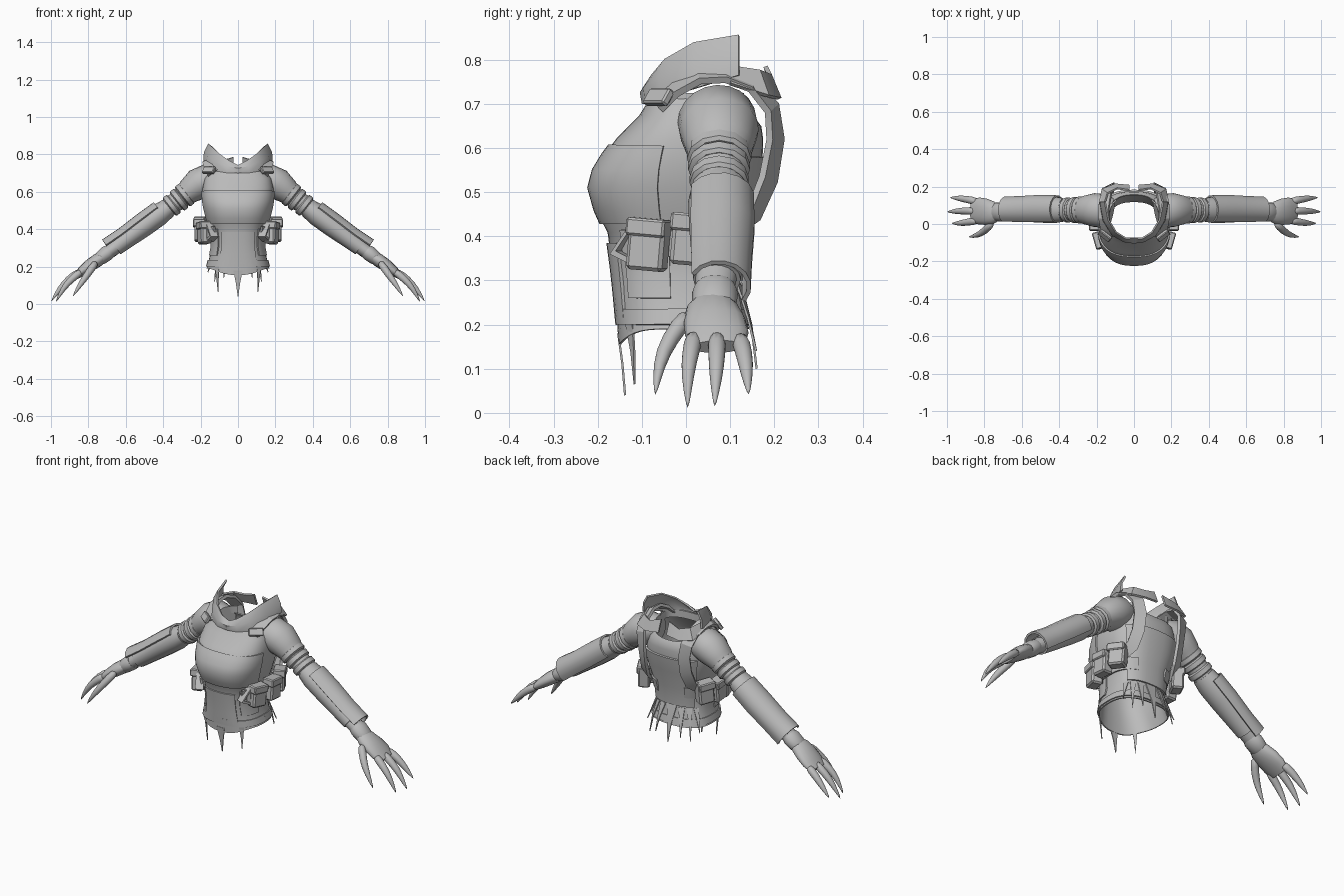
import bpy, bmesh, math
from mathutils import Vector, Matrix

cube = bpy.data.objects.get("Cube")
if cube:
    bpy.data.objects.remove(cube)

grey = bpy.data.materials.new("plain grey")
grey.use_nodes = True
grey.diffuse_color = (0.5, 0.5, 0.5, 1)
grey.node_tree.nodes["Principled BSDF"].inputs["Base Color"].default_value = (0.5, 0.5, 0.5, 1)


def finish(name, bm, mirror=True, thick=0, bevel=0, subdiv=0, angle=35):
    bmesh.ops.recalc_face_normals(bm, faces=bm.faces)
    me = bpy.data.meshes.new(name)
    bm.to_mesh(me)
    bm.free()
    me.materials.append(grey)
    ob = bpy.data.objects.new(name, me)
    bpy.context.collection.objects.link(ob)
    if subdiv:
        ob.modifiers.new("round", "SUBSURF").levels = subdiv
    if thick:
        m = ob.modifiers.new("thick", "SOLIDIFY")
        m.thickness, m.offset = thick, 0
    if bevel:
        ob.modifiers.new("bevel", "BEVEL").width = bevel
    if mirror:
        ob.modifiers.new("mirror", "MIRROR").use_clip = True
    bpy.ops.object.select_all(action="DESELECT")
    ob.select_set(True)
    bpy.context.view_layer.objects.active = ob
    bpy.ops.object.convert(target="MESH")
    bpy.ops.object.shade_smooth_by_angle(angle=math.radians(angle))
    return ob


def loft(name, rows, closed=False, caps=False, **kw):
    bm = bmesh.new()
    grid = [[bm.verts.new(p) for p in row] for row in rows]
    n = len(rows[0])
    for a, b in zip(grid, grid[1:]):
        for i in range(n if closed else n - 1):
            j = (i + 1) % n
            bm.faces.new((a[i], a[j], b[j], b[i]))
    if caps:
        bm.faces.new(grid[0])
        bm.faces.new(grid[-1])
    return finish(name, bm, **kw)


def tube(name, path, sides=14, a0=0, a1=360, caps=True, **kw):
    """Path entries: x, y, z, radius along y, radius across."""
    pts = [Vector(p[:3]) for p in path]
    full = a1 - a0 == 360
    rows = []
    for i, p in enumerate(pts):
        t = (pts[min(i + 1, len(pts) - 1)] - pts[max(i - 1, 0)]).normalized()
        u = (Vector((0, 1, 0)) - t * t.y).normalized()
        v = u.cross(t)
        if v.z < 0:
            v = -v
        angs = [math.radians(a0 + (a1 - a0) * k / (sides if full else sides - 1)) for k in range(sides)]
        rows.append([p + u * math.cos(a) * path[i][3] + v * math.sin(a) * path[i][4] for a in angs])
    return loft(name, rows, closed=full, caps=caps and full, **kw)


# Torso section table: z, half width, front y, back y
SECTIONS = [(0.19, .165, -.15, .14), (0.24, .152, -.155, .13), (0.30, .138, -.16, .12),
            (0.36, .138, -.168, .12), (0.41, .148, -.175, .13), (0.45, .162, -.196, .145),
            (0.51, .178, -.213, .16), (0.56, .187, -.20, .17), (0.62, .187, -.155, .172),
            (0.67, .175, -.105, .168), (0.71, .145, -.08, .155)]


def body(deg, z, off=0):
    z0 = min(max(z, SECTIONS[0][0]), SECTIONS[-1][0])
    for lo, hi in zip(SECTIONS, SECTIONS[1:]):
        if lo[0] <= z0 <= hi[0]:
            f = (z0 - lo[0]) / (hi[0] - lo[0])
            _, w, yf, yb = [a + (b - a) * f for a, b in zip(lo, hi)]
            break
    c, s = math.cos(math.radians(deg)), math.sin(math.radians(deg))
    e = 0.78
    x = math.copysign(abs(c) ** e, c) * (w + off)
    y = abs(s) ** e * ((yb + off) if s > 0 else (yf - off))
    return Vector((x, y, z))


def patch(name, a0, a1, zs, off, thick, steps=9, **kw):
    rows = [[body(a0 + (a1 - a0) * k / (steps - 1), z, off) for k in range(steps)] for z in zs]
    return loft(name, rows, thick=thick, **kw)


# Open bodysuit with a dipped front hem and a low back
rows = []
for i, sec in enumerate(SECTIONS):
    row = []
    for k in range(40):
        p = body(k * 9, sec[0])
        s = math.sin(math.radians(k * 9))
        if i == 0 and s < 0:
            p.z -= 0.035 * s ** 4
        if i > 8 and s > 0:
            p.z -= 0.022 * (i - 8) * s ** 2
        row.append(p)
    rows.append(row)
loft("bodysuit", rows, closed=True, mirror=False, thick=0.006, angle=50)

# Chest, belly and waist plates
patch("chest_plate", -168, -12, (.43, .46, .51, .55, .585, .605), .006, .01, 25, mirror=False)
patch("belly_plate", -122, -58, (.215, .27, .33, .385), .005, .008, mirror=False)
patch("side_rib_plate", -48, -8, (.26, .31, .36, .40), .005, .008)
patch("waist_band", 0, 360, (.20, .235), .005, .008, 41, mirror=False)
patch("back_plate", 40, 140, (.30, .40, .50, .58), .008, .01, 13, mirror=False)

# Ragged cloth points hanging from the hem
def tatter(name, deg, top, tip, half, flare, mirror=True):
    a, b = body(deg - half, top, .004), body(deg + half, top, .004)
    mid = body(deg, (top + tip) / 2, flare * .5)
    side = (b - a) * .22
    end = body(deg, tip, flare)
    loft(name, [[a, b], [mid - side, mid + side], [end - side * .1, end + side * .1]],
         thick=.005, mirror=mirror)

tatter("front_center_tatter", -90, .18, .04, 5, -.012, False)
tatter("front_side_tatter", -52, .21, .065, 6, -.01)
tatter("back_center_tatter", 90, .30, .10, 8, .02, False)
for i, (deg, tip) in enumerate(((72, .14), (54, .12), (36, .17))):
    tatter("back_tatter_%d" % (i + 1), deg, .29, tip, 7, .025)

# Standing collar, open at the back, with lower rear flaps
loft("collar", [
    [(0, -.095, .70), (.06, -.088, .702), (.12, -.055, .712), (.165, .02, .735), (.18, .12, .765)],
    [(0, -.10, .725), (.055, -.092, .735), (.115, -.058, .76), (.16, .02, .79), (.178, .12, .81)],
    [(0, -.075, .74), (.045, -.075, .763), (.095, -.045, .80), (.135, .02, .838), (.155, .12, .855)]],
    thick=.01)
loft("collar_rear_flap", [
    [(.185, .10, .745), (.17, .185, .718), (.10, .212, .712), (.025, .205, .72)],
    [(.16, .10, .785), (.14, .165, .775), (.09, .19, .765), (.025, .18, .785)]], thick=.01)
loft("inner_neck_band", [
    [body(a, .705, -.005) + Vector((0, 0, dz)) for a in range(-90, 55, 12)] for dz in (-.02, .02)],
    thick=.008)

# Harness strap over each shoulder, down the back and around the waist
path = [(.135, -.06, .70), (.15, -.025, .735), (.16, .03, .765), (.16, .09, .768), (.15, .15, .745),
        (.14, .195, .69), (.13, .203, .62), (.13, .187, .53), (.14, .155, .455), (.17, .09, .41)]
pts = [Vector(p) for p in path]
center = Vector((.05, .05, .55))
rows = []
for i, p in enumerate(pts):
    t = (pts[min(i + 1, len(pts) - 1)] - pts[max(i - 1, 0)]).normalized()
    w = t.cross(p - center).normalized() * .03
    rows.append([p - w, p, p + w])
loft("harness_strap", rows, thick=.016, angle=25)
patch("waist_strap", -45, 65, (.355, .415), .016, .01, 14)


def box(name, loc, size, turn=0, tilt=0, bevel=.008):
    bm = bmesh.new()
    mat = (Matrix.Translation(loc) @ Matrix.Rotation(math.radians(turn), 4, "Z")
           @ Matrix.Rotation(math.radians(tilt), 4, "X") @ Matrix.Diagonal((*size, 1)))
    bmesh.ops.create_cube(bm, size=1, matrix=mat)
    finish(name, bm, bevel=bevel)

# Belt pouches with flaps, and strap tabs below the collar
for i, (x, y, z, turn) in enumerate(((.178, -.085, .38, -16), (.203, .01, .392, 0), (.185, .10, .405, 28))):
    box("pouch_%d" % (i + 1), (x, y, z), (.06, .085, .115), turn, -5)
    box("pouch_flap_%d" % (i + 1), (x + .004, y, z + .04), (.066, .091, .04), turn, -5, .005)
box("strap_tab", (.155, -.062, .715), (.075, .02, .04), 38, -35, .004)

# Triangular buckle in front of the pouches
tri = [Vector((.15, -.115, .435)), Vector((.15, -.115, .335)), Vector((.125, -.165, .36))]
mid = sum(tri, Vector()) / 3
out = Vector((.02, -.008, 0))
loft("buckle", [[p + out for p in tri], [p - out for p in tri],
                [mid + (p - mid) * .6 - out for p in tri], [mid + (p - mid) * .6 + out for p in tri],
                [p + out for p in tri]], closed=True)

# Arm, from shoulder to wrist
tube("arm", [(.12, .06, .67, .075, .06), (.165, .07, .662, .09, .085), (.215, .075, .64, .09, .085),
             (.26, .075, .605, .078, .07), (.30, .075, .57, .06, .055), (.36, .075, .525, .055, .05),
             (.42, .075, .48, .062, .055), (.52, .075, .405, .058, .05), (.62, .07, .33, .05, .042),
             (.70, .065, .272, .043, .035), (.74, .06, .24, .043, .032)], 20, angle=50)

# Raised bands around the elbow
for i, (x, z, r) in enumerate(((.285, .583, .073), (.315, .558, .07), (.355, .528, .067))):
    tube("arm_band_%d" % (i + 1), [(x - .014, .075, z + .011, r - .008, r - .014), (x - .009, .075, z + .007, r, r - .006),
                                   (x + .009, .075, z - .007, r, r - .006), (x + .014, .075, z - .011, r - .01, r - .014)], 12)

# Forearm sleeve and the hard guard on its outer side
tube("forearm_sleeve", [(.375, .075, .513, .062, .052), (.42, .075, .48, .07, .06), (.50, .075, .42, .068, .058),
                        (.58, .072, .36, .06, .052), (.655, .07, .303, .054, .046)], 16)
tube("forearm_guard", [(.41, .078, .49, .072, .064), (.50, .078, .422, .074, .066),
                       (.60, .076, .347, .07, .064), (.685, .075, .286, .068, .068)],
     9, -35, 150, thick=.01, angle=30)
tube("wrist_cuff", [(.685, .066, .284, .046, .038), (.70, .066, .272, .052, .042),
                    (.735, .064, .245, .05, .038), (.745, .064, .237, .044, .032)], 14)

# Hand: palm plus tapering clawed digits
tube("palm", [(.725, .062, .25, .045, .03), (.75, .06, .235, .06, .036), (.79, .065, .208, .07, .034),
              (.83, .07, .178, .072, .028), (.865, .072, .15, .06, .018)], 16, angle=60)
DIGITS = {"thumb": ((.755, .01, .23), (.80, -.04, .165), (.84, -.062, .11), (.885, -.07, .038)),
          "first_finger": ((.83, .02, .18), (.89, .01, .135), (.935, .003, .085), (.975, .004, .008)),
          "middle_finger": ((.84, .07, .18), (.91, .07, .13), (.955, .068, .08), (1.0, .065, .012)),
          "outer_finger": ((.835, .12, .175), (.895, .132, .135), (.94, .138, .09), (.985, .142, .04))}
for name, joints in DIGITS.items():
    tube(name, [(*p, r, r) for p, r in zip(joints, (.024, .02, .016, .002))], 10, subdiv=1, angle=60)
